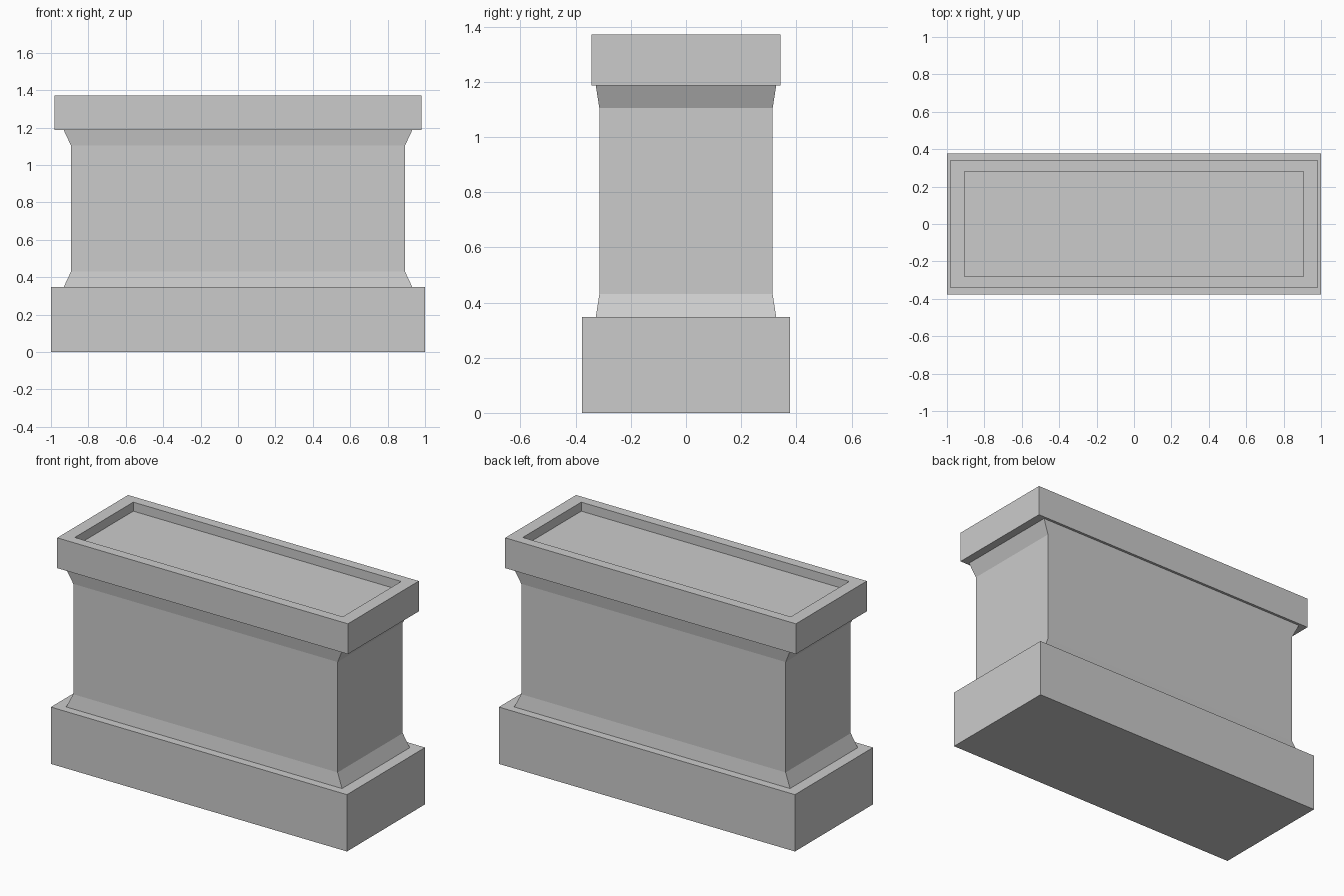
import bpy
import bmesh

# Remove the default cube
cube = bpy.data.objects.get("Cube")
if cube:
    bpy.data.objects.remove(cube, do_unlink=True)

# Plain stone colour
stone = bpy.data.materials.new("grey_stone")
stone.use_nodes = True
stone.diffuse_color = (0.6, 0.6, 0.6, 1)
stone.node_tree.nodes["Principled BSDF"].inputs["Base Color"].default_value = (0.6, 0.6, 0.6, 1)


def stacked_rings(name, rings):
    """Skin rectangular rings (half width, half depth, height) and cap both ends."""
    bm = bmesh.new()
    loops = [[bm.verts.new((sx * hx, sy * hy, z))
              for sx, sy in ((-1, -1), (1, -1), (1, 1), (-1, 1))]
             for hx, hy, z in rings]
    for low, high in zip(loops, loops[1:]):
        for i in range(4):
            j = (i + 1) % 4
            bm.faces.new((low[i], low[j], high[j], high[i]))
    bm.faces.new(loops[0][::-1])
    bm.faces.new(loops[-1])
    mesh = bpy.data.meshes.new(name)
    bm.to_mesh(mesh)
    bm.free()
    mesh.materials.append(stone)
    obj = bpy.data.objects.new(name, mesh)
    bpy.context.collection.objects.link(obj)
    return obj


BASE_TOP, CAP_BOTTOM, CAP_TOP = 0.347, 1.187, 1.372
FLARE, RECESS = 0.083, 0.055

# Plinth block
stacked_rings("base", [(1, 0.377, 0), (1, 0.377, BASE_TOP)])

# Body flaring out at both ends
stacked_rings("body", [
    (0.932, 0.327, BASE_TOP),
    (0.893, 0.314, BASE_TOP + FLARE),
    (0.893, 0.314, CAP_BOTTOM - FLARE),
    (0.932, 0.327, CAP_BOTTOM),
])

# Cap with a shallow recessed top
stacked_rings("cap", [
    (0.982, 0.342, CAP_BOTTOM),
    (0.982, 0.342, CAP_TOP),
    (0.905, 0.282, CAP_TOP),
    (0.905, 0.282, CAP_TOP - RECESS),
])
